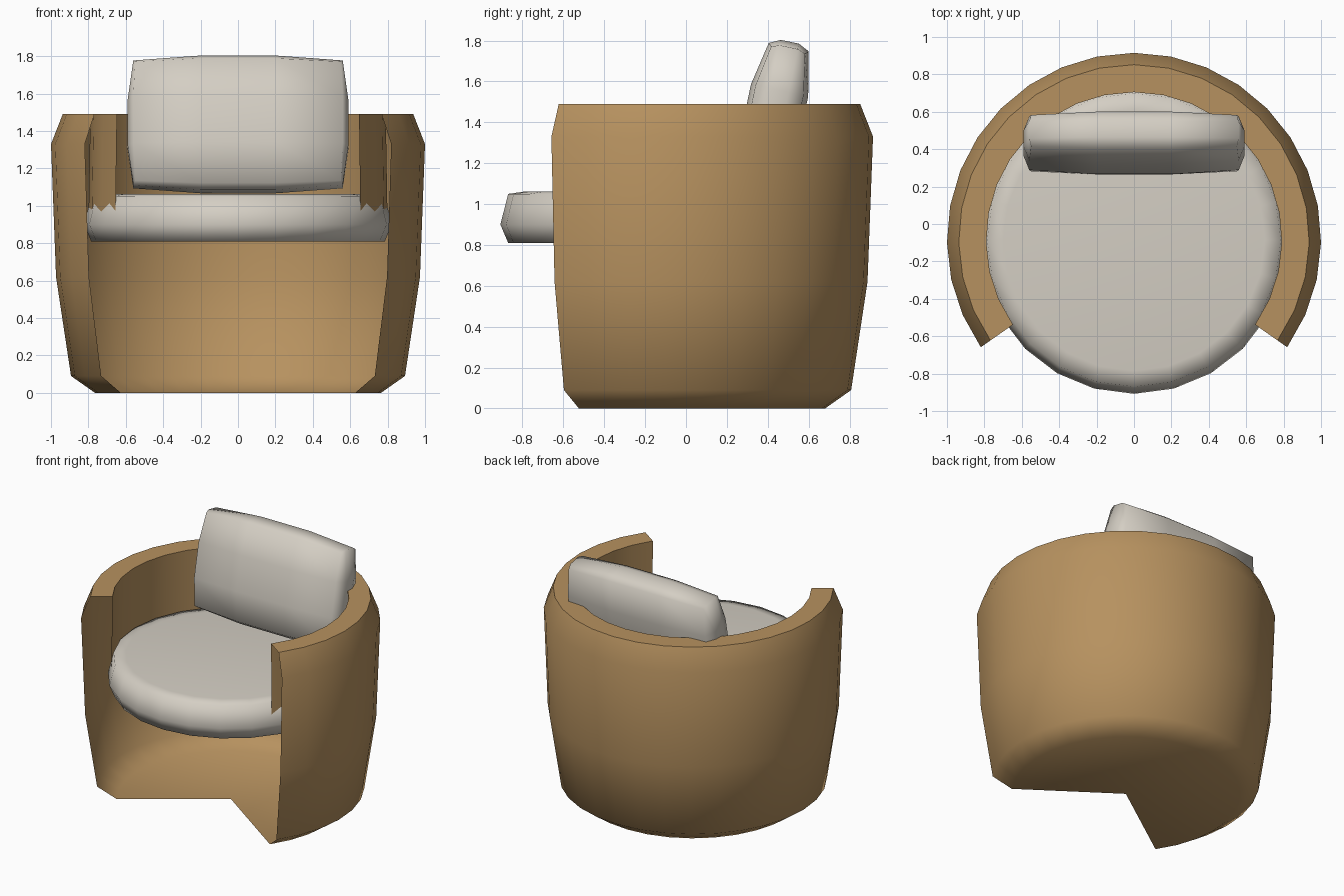
import bpy, bmesh, math
from mathutils import Matrix

if "Cube" in bpy.data.objects:
    bpy.data.objects.remove(bpy.data.objects["Cube"])

CY = -0.085  # centre of the round shell and seat


def material(name, rgb):
    m = bpy.data.materials.new(name)
    m.diffuse_color = (*rgb, 1)
    m.use_nodes = True
    m.node_tree.nodes["Principled BSDF"].inputs["Base Color"].default_value = m.diffuse_color
    return m


wood = material("tan shell", (0.47, 0.285, 0.115))
fabric = material("pale fabric", (0.66, 0.62, 0.55))


def finish(bm, name, mat, angle):
    me = bpy.data.meshes.new(name)
    bm.to_mesh(me)
    bm.free()
    ob = bpy.data.objects.new(name, me)
    bpy.context.collection.objects.link(ob)
    me.materials.append(mat)
    bpy.ops.object.select_all(action='DESELECT')
    ob.select_set(True)
    bpy.context.view_layer.objects.active = ob
    bpy.ops.object.shade_smooth_by_angle(angle=math.radians(angle))
    return ob


def revolve(profile, start, sweep, steps):
    """Spin an (r, z) profile, running bottom-outside-top, around the centre."""
    bm = bmesh.new()
    rows = []
    for i in range(steps + 1):
        a = math.radians(start + sweep * i / steps)
        rows.append([bm.verts.new((r * math.cos(a), CY + r * math.sin(a), z))
                     for r, z in profile])
    for a, b in zip(rows, rows[1:]):
        for j in range(len(profile) - 1):
            quad = [a[j], b[j], b[j + 1], a[j + 1]]
            if profile[j][0] == 0:
                quad.pop(1)
            elif profile[j + 1][0] == 0:
                quad.pop(2)
            bm.faces.new(quad)
    bmesh.ops.remove_doubles(bm, verts=bm.verts, dist=1e-4)
    return bm


# Tub shell: open sheet with a folded-in rim, 250 degrees round, open at front
shell = [(0, 0), (0.765, 0), (0.893, 0.09), (0.973, 0.62), (1.0, 1.33),
         (0.937, 1.49), (0.79, 1.49), (0.80, 0.9)]
finish(revolve(shell, -35, 250, 22), "tub_shell", wood, 55)

# Round seat cushion
seat = [(0, 0.81), (0.785, 0.81), (0.823, 0.9), (0.785, 1.05), (0.7, 1.062), (0, 1.062)]
finish(revolve(seat, 0, 360, 24), "seat_cushion", fabric, 80)

# Back pillow: cube grid pulled into a puffy shape and leaned back
bm = bmesh.new()
bmesh.ops.create_cube(bm, size=2)
bmesh.ops.subdivide_edges(bm, edges=bm.edges, cuts=2, use_grid_fill=True)
for v in bm.verts:
    ex, et, ez = (abs(c) > 0.9 for c in v.co)
    x = (0.55 if et and ez else 0.56 if et or ez else 0.59) if ex else 0.2
    t = (0.085 if ex and ez else 0.12 if ex else 0.1 if ez else 0.143) if et else 0.045
    z = (0.325 if ex and et else 0.34 if ex or et else 0.367) if ez else 0.125
    v.co = [math.copysign(s, c) for s, c in zip((x, t, z), v.co)]
bmesh.ops.transform(bm, verts=bm.verts, matrix=Matrix.Translation((0, 0.432, 1.435))
                    @ Matrix.Rotation(math.radians(-12), 4, 'X'))
bmesh.ops.recalc_face_normals(bm, faces=bm.faces)
finish(bm, "back_pillow", fabric, 80)
